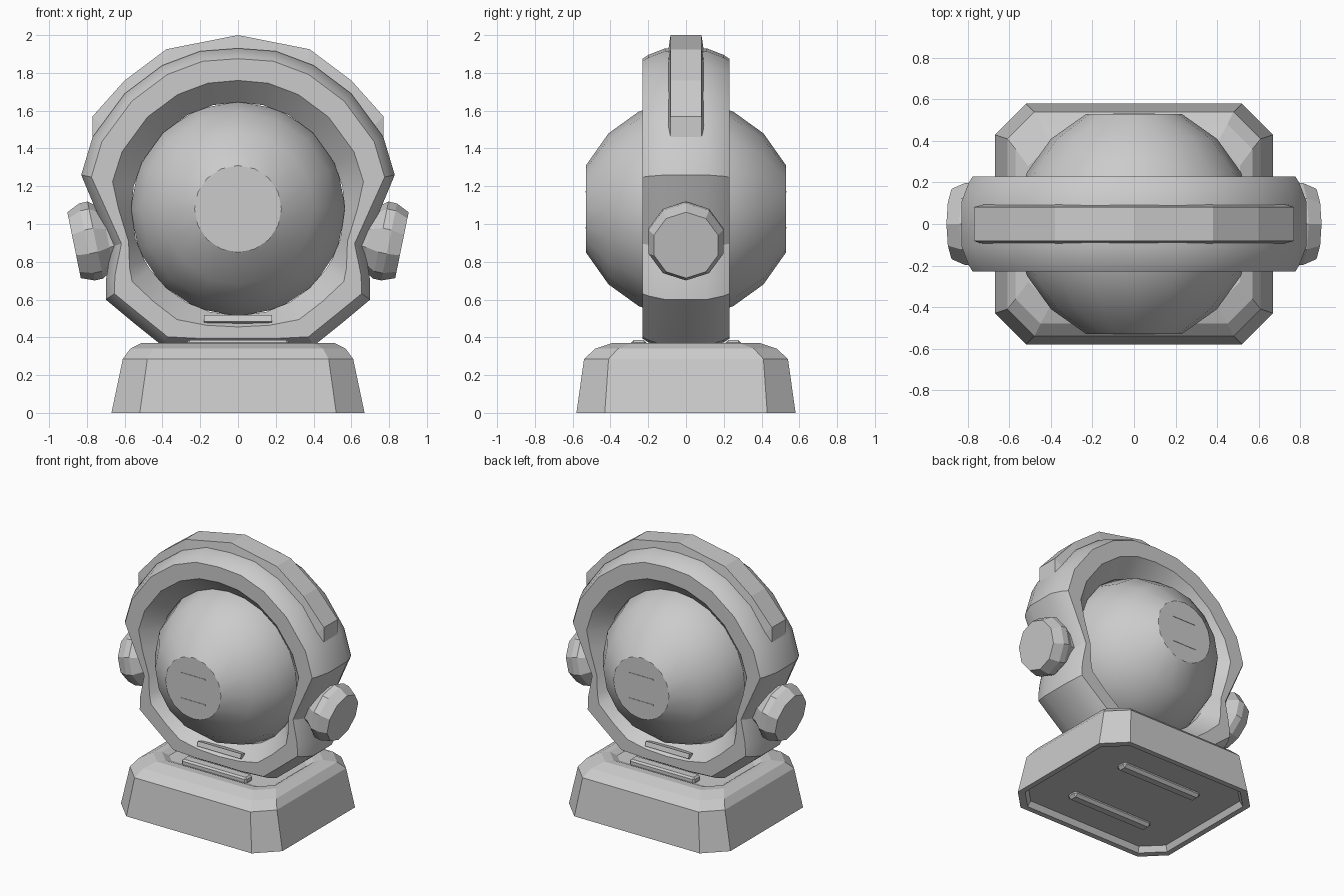
import bpy, bmesh, math
from mathutils import Vector, Matrix

if "Cube" in bpy.data.objects:
    bpy.data.objects.remove(bpy.data.objects["Cube"])

CZ = 1.08  # height of the globe centre


def finish(name, bm, smooth=None):
    bmesh.ops.remove_doubles(bm, verts=bm.verts, dist=1e-5)
    bmesh.ops.recalc_face_normals(bm, faces=bm.faces)
    me = bpy.data.meshes.new(name)
    bm.to_mesh(me)
    bm.free()
    ob = bpy.data.objects.new(name, me)
    bpy.context.collection.objects.link(ob)
    if smooth:
        bpy.ops.object.select_all(action='DESELECT')
        ob.select_set(True)
        bpy.context.view_layer.objects.active = ob
        bpy.ops.object.shade_smooth_by_angle(angle=math.radians(smooth))
    return ob


def loft(name, loops, closed=False, smooth=None):
    """Skin matching loops; cap both ends unless the loft closes on itself."""
    bm = bmesh.new()
    rows = [[bm.verts.new(p) for p in loop] for loop in loops]
    n = len(rows[0])
    pairs = list(zip(rows, rows[1:]))
    if closed:
        pairs.append((rows[-1], rows[0]))
    for a, b in pairs:
        for i in range(n):
            j = (i + 1) % n
            bm.faces.new((a[i], a[j], b[j], b[i]))
    if not closed:
        bm.faces.new(rows[0])
        bm.faces.new(rows[-1])
    return finish(name, bm, smooth)


def cut_rect(hx, hy, c, z):
    """Rectangle with cut corners at height z."""
    q = [(hx, hy - c), (hx - c, hy), (c - hx, hy), (-hx, hy - c),
         (-hx, c - hy), (c - hx, -hy), (hx - c, -hy), (hx, c - hy)]
    return [(x, y, z) for x, y in q]


def box(name, size, loc, rot_x=0, bevel=0):
    bm = bmesh.new()
    m = (Matrix.Translation(loc) @ Matrix.Rotation(rot_x, 4, 'X')
         @ Matrix.Diagonal((*size, 1)))
    bmesh.ops.create_cube(bm, size=1, matrix=m)
    if bevel:
        bmesh.ops.bevel(bm, geom=bm.edges[:], offset=bevel, segments=1, affect='EDGES')
    return finish(name, bm)


def mirrored(half):
    """Close a half outline that starts and ends on x = 0."""
    return half + [(-x, z) for x, z in reversed(half[1:-1])]


# Base: recessed underside, sloped walls, rounded-off top and shallow well
loft("base", [cut_rect(0.61, 0.52, 0.13, 0.04), cut_rect(0.63, 0.54, 0.14, 0.0),
              cut_rect(0.67, 0.58, 0.15, 0.0), cut_rect(0.61, 0.54, 0.13, 0.285),
              cut_rect(0.57, 0.48, 0.12, 0.34), cut_rect(0.51, 0.39, 0.11, 0.37),
              cut_rect(0.47, 0.33, 0.10, 0.365), cut_rect(0.43, 0.26, 0.06, 0.335)])

# Globe: faceted lathe about the y axis with flat front and back
globe_profile = [(-0.53, 0.23), (-0.41, 0.40), (-0.25, 0.515), (-0.08, 0.57),
                 (0.08, 0.57), (0.25, 0.515), (0.41, 0.40), (0.53, 0.23)]
SIDES = 16
loft("globe", [[(r * math.cos(2 * math.pi * i / SIDES), y,
                 CZ + r * math.sin(2 * math.pi * i / SIDES)) for i in range(SIDES)]
               for y, r in globe_profile], smooth=25)

# Ring frame: pinched outline beside the knobs, bowl-shaped faces round the globe
outline = mirrored([(0, 1.93), (0.2, 1.915), (0.4, 1.84), (0.6, 1.69), (0.77, 1.46),
                    (0.83, 1.26), (0.755, 1.08), (0.67, 0.88), (0.70, 0.70),
                    (0.70, 0.60), (0.55, 0.475), (0.40, 0.355), (0.2, 0.34), (0, 0.34)])


def ring_loop(y, inset=None, mix=None):
    pts = []
    for x, z in outline:
        v = Vector((x, z - CZ))
        r = v.length
        if inset is not None:
            r -= inset
        else:
            r = 0.565 + mix * (r - 0.055 - 0.565)
        v = v.normalized() * r
        pts.append((v.x, y, v.y + CZ))
    return pts


loft("ring_frame", [ring_loop(-0.11, inset=0), ring_loop(-0.20, inset=0.035),
                    ring_loop(-0.23, inset=0.055), ring_loop(-0.23, mix=0.5),
                    ring_loop(-0.11, mix=0), ring_loop(0.11, mix=0),
                    ring_loop(0.23, mix=0.5), ring_loop(0.23, inset=0.055),
                    ring_loop(0.20, inset=0.035), ring_loop(0.11, inset=0)],
     closed=True, smooth=22)

# Crest band arching over the top of the ring
top_half = [(0, 2.0), (0.38, 1.925), (0.60, 1.76), (0.77, 1.57), (0.77, 1.43)]
low_half = [(0, 1.88), (0.36, 1.81), (0.56, 1.66), (0.70, 1.50), (0.72, 1.42)]


def both(half):
    return [(-x, z) for x, z in reversed(half[1:])] + half


loft("crest_band", [[(xo, -0.082, zo), (xo, 0.082, zo), (xi, 0.10, zi), (xi, -0.10, zi)]
                    for (xo, zo), (xi, zi) in zip(both(top_half), both(low_half))])

# Side knobs: tilted, tapered decagons
for side, label in ((1, "right"), (-1, "left")):
    loops = []
    for cx, cz, r in ((0.60, 0.945, 0.15), (0.69, 0.925, 0.16), (0.755, 0.915, 0.208),
                      (0.80, 0.905, 0.208), (0.868, 0.888, 0.178)):
        ring = []
        for i in range(10):
            a = 2 * math.pi * (i + 0.5) / 10
            u, w = r * math.cos(a), r * math.sin(a)
            ring.append((side * (cx + 0.2 * w), u, cz + 0.98 * w))
        loops.append(ring)
    loft(label + "_knob", loops, smooth=20)

# Front and back details, and feet bars under the base
for s, label in ((-1, "front"), (1, "back")):
    box(label + "_clamp_bar", (0.54, 0.08, 0.05), (0, s * 0.25, 0.36), bevel=0.012)
    box(label + "_lip_plate", (0.36, 0.07, 0.035), (0, s * 0.19, 0.49), s * 0.3)
    for z in (0.98, 1.17):
        box(label + "_groove_strip", (0.2, 0.006, 0.008), (0, s * 0.53, z))
    box(label + "_foot_bar", (0.68, 0.09, 0.05), (0, s * 0.26, 0.03), bevel=0.02)
